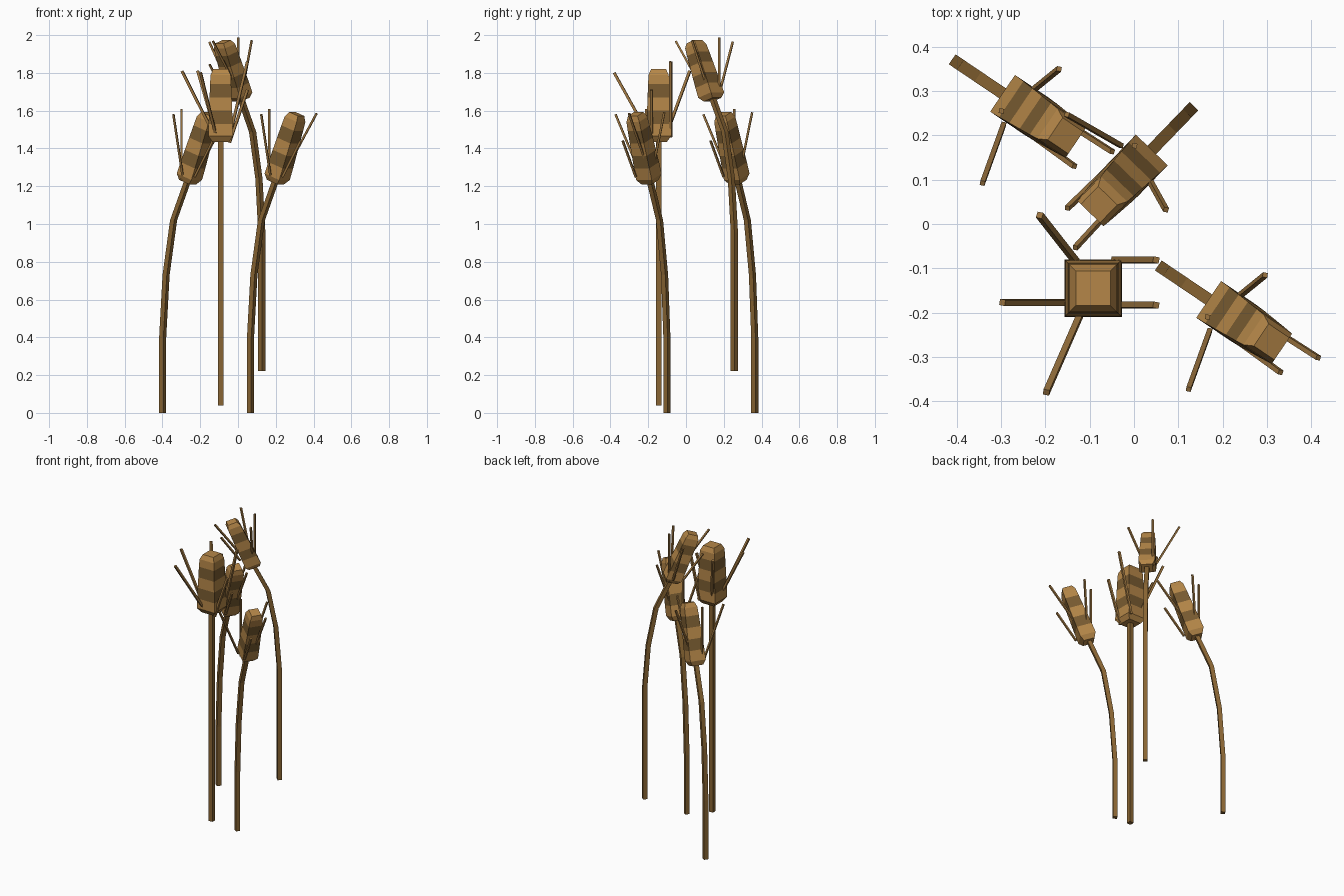
import bpy, bmesh, math
from mathutils import Matrix, Vector

if "Cube" in bpy.data.objects:
    bpy.data.objects.remove(bpy.data.objects["Cube"])


def material(name, rgb):
    m = bpy.data.materials.new(name)
    m.diffuse_color = (*rgb, 1)
    m.use_nodes = True
    m.node_tree.nodes["Principled BSDF"].inputs["Base Color"].default_value = m.diffuse_color
    return m


LIGHT = material("light_straw", (0.46, 0.24, 0.065))
DARK = material("dark_straw", (0.19, 0.105, 0.03))
STEM = material("stem_straw", (0.25, 0.13, 0.033))
AWN = material("awn_straw", (0.33, 0.175, 0.05))


def loft(name, rings, mats, bands=None):
    """Square tube through rings of four corners, capped at both ends."""
    bm = bmesh.new()
    loops = [[bm.verts.new(p) for p in r] for r in rings]
    bm.faces.new(loops[0])
    bm.faces.new(loops[-1]).material_index = bands[-1] if bands else 0
    for k, (a, b) in enumerate(zip(loops, loops[1:])):
        for i in range(4):
            j = (i + 1) % 4
            f = bm.faces.new((a[i], a[j], b[j], b[i]))
            f.material_index = bands[k] if bands else 0
    bmesh.ops.recalc_face_normals(bm, faces=bm.faces)
    me = bpy.data.meshes.new(name)
    bm.to_mesh(me)
    bm.free()
    for m in mats:
        me.materials.append(m)
    ob = bpy.data.objects.new(name, me)
    bpy.context.collection.objects.link(ob)
    return ob


def square(c, h, u=Vector((1, 0, 0)), v=Vector((0, 1, 0))):
    c = Vector(c)
    return [c + h * (s * u + t * v) for s, t in ((-1, -1), (1, -1), (1, 1), (-1, 1))]


def awn(name, a, b, h, m):
    a, b = m @ Vector(a), m @ Vector(b)
    d = (b - a).normalized()
    u = d.cross(Vector((0.2, 1, 0))).normalized()
    v = d.cross(u)
    loft(name, [square(a, h, u, v), square(b, h, u, v)], [AWN])


# ear profile: (height, half width as a fraction), and its colour bands
EAR = [(0, .68), (.03, 1), (.095, .98), (.165, .94), (.235, .90),
       (.305, .86), (.355, .82), (.385, .60)]
BANDS = [0, 0, 1, 0, 1, 0, 0]


def ear(name, half, m):
    loft(name, [[m @ p for p in square((0, 0, z), half * w)] for z, w in EAR],
         [LIGHT, DARK], BANDS)


# straight stalk
S = Vector((-0.092, -0.145, 0))
loft("straight_stem", [square(S + Vector((0, 0, z)), .015) for z in (.04, 1.45)], [STEM])
ear("straight_ear", .065, Matrix.Translation(S + Vector((0, 0, 1.435))))
for i, (a, b) in enumerate([
        ((-.115, -.105, 1.47), (-.213, .02, 1.81)),
        ((-.125, -.177, 1.47), (-.297, -.177, 1.81)),
        ((-.115, -.19, 1.46), (-.198, -.38, 1.80)),
        ((-.045, -.081, 1.46), (.05, -.081, 1.86)),
        ((-.045, -.183, 1.43), (.05, -.183, 1.71))]):
    awn(f"straight_awn_{i + 1}", a, b, .007, Matrix())

# bent stalk, relative to its base; it leans along its own x
LEAN = math.radians(-34)
PATH = [(0, .395), (.022, .73), (.07, 1.02), (.16, 1.23)]
AWNS = [((.15, -.079, 1.27), (.23, -.014, 1.59)),
        ((.105, -.139, 1.26), (.057, -.272, 1.58)),
        ((.17, -.165, 1.25), (.265, -.234, 1.44)),
        ((.18, -.092, 1.27), (.35, -.201, 1.585)),
        ((.10, -.109, 1.23), (.10, -.109, 1.61))]


def bent_stalk(name, base, foot, turn=0, zs=1, dz=0):
    m = (Matrix.Translation((*base, dz)) @ Matrix.Rotation(turn, 4, 'Z')
         @ Matrix.Diagonal((1, 1, zs, 1)))
    local = m @ Matrix.Rotation(LEAN, 4, 'Z')
    rings = [square((x, 0, z), .0135) for x, z in [(0, foot)] + PATH]
    loft(name + "_stem", [[local @ p for p in r] for r in rings], [STEM])
    tilt = Matrix.Translation((.16, 0, 1.222)) @ Matrix.Rotation(math.radians(20.5), 4, 'Y')
    ear(name + "_ear", .05, local @ tilt)
    for i, (a, b) in enumerate(AWNS):
        awn(f"{name}_awn_{i + 1}", a, b, .0055, m)


bent_stalk("left_stalk", (-.399, .364), 0)
bent_stalk("right_stalk", (.066, -.101), 0)
bent_stalk("tall_stalk", (.126, .256), -.47, math.radians(-100), .85, .62)
